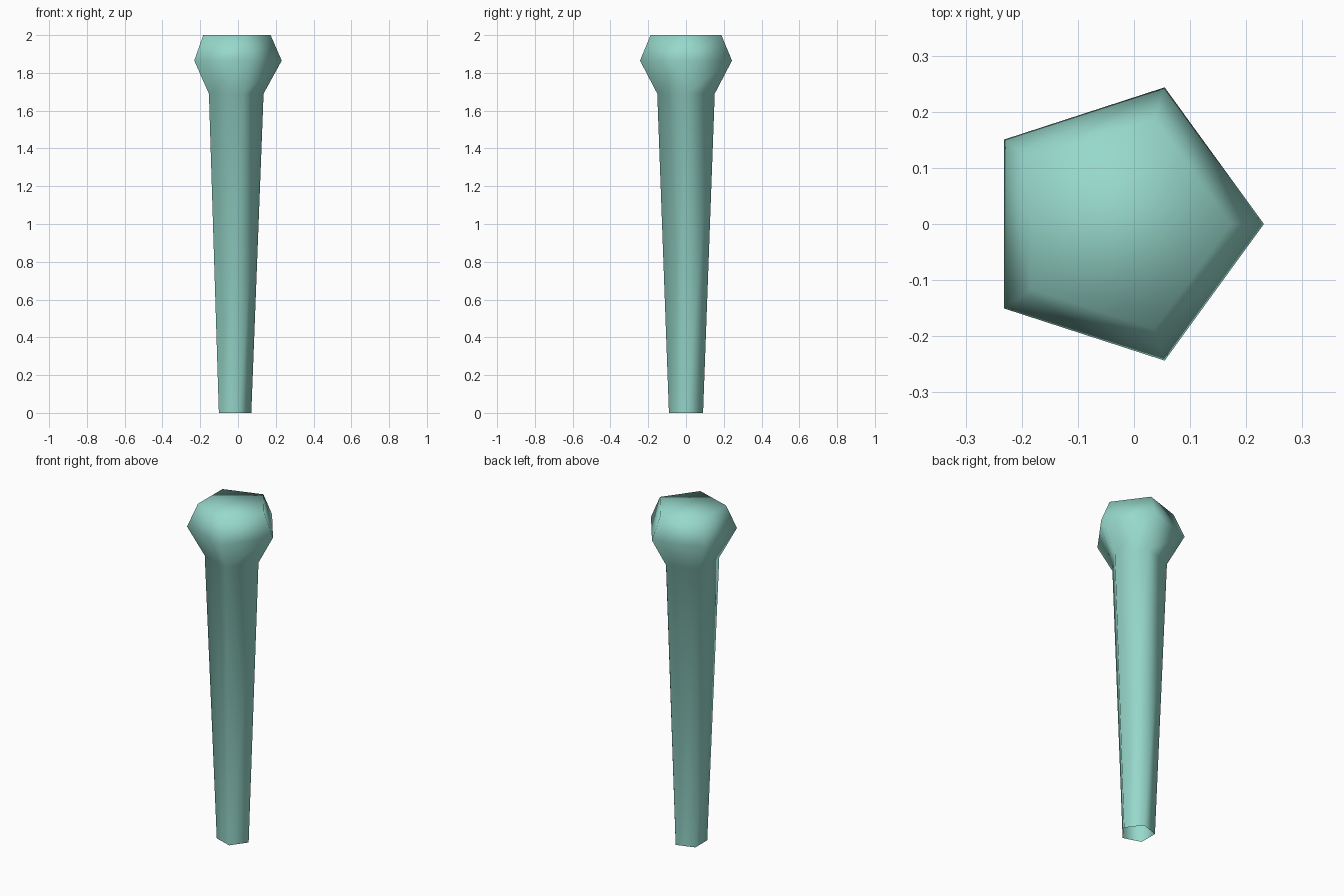
import bpy, bmesh, math

cube = bpy.data.objects.get("Cube")
if cube:
    bpy.data.objects.remove(cube)

SIDES = 5
CENTRE_X = -0.0245
# (height, radius) from the open foot to the closed knob top
PROFILE = [(0, 0.095), (1.69, 0.16), (1.865, 0.256), (2.0, 0.197)]

# Colour
teal = bpy.data.materials.new("pale_teal")
teal.use_nodes = True
colour = (0.31, 0.69, 0.60, 1)
teal.diffuse_color = colour
teal.node_tree.nodes["Principled BSDF"].inputs["Base Color"].default_value = colour

# Stack of pentagon rings, one corner towards +x
bm = bmesh.new()
rings = []
for z, r in PROFILE:
    angles = [2 * math.pi * i / SIDES for i in range(SIDES)]
    rings.append([bm.verts.new((CENTRE_X + r * math.cos(a), r * math.sin(a), z))
                  for a in angles])

# Side walls
for low, high in zip(rings, rings[1:]):
    for i in range(SIDES):
        j = (i + 1) % SIDES
        bm.faces.new((low[i], low[j], high[j], high[i]))

# Knob top; the foot stays open
bm.faces.new(rings[-1])

for face in bm.faces:
    face.smooth = True

mesh = bpy.data.meshes.new("knobbed_peg")
bm.to_mesh(mesh)
bm.free()
mesh.materials.append(teal)
peg = bpy.data.objects.new("knobbed_peg", mesh)
bpy.context.collection.objects.link(peg)
